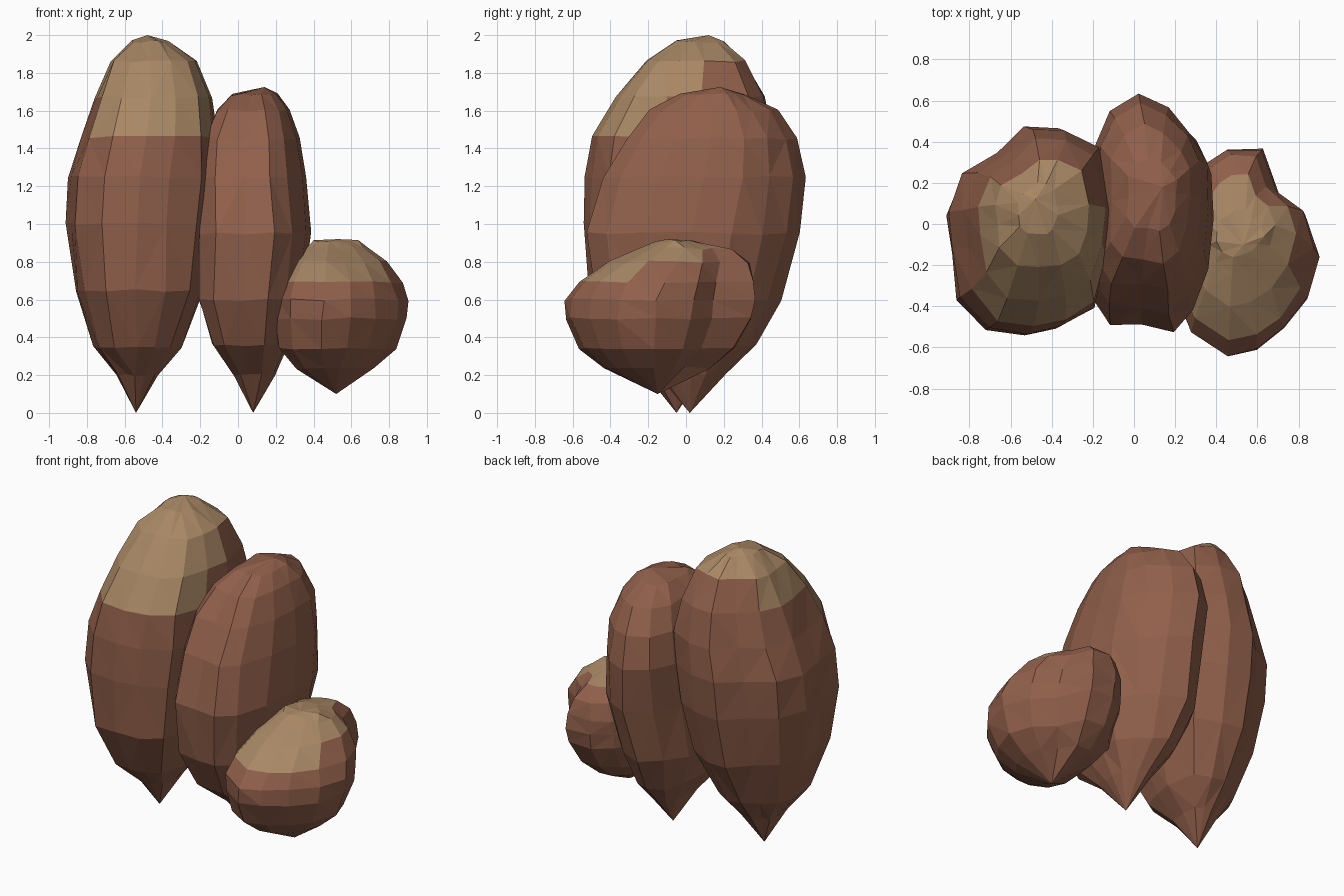
import bpy, bmesh, random
from mathutils import Vector

random.seed(4)
cube = bpy.data.objects.get("Cube")
if cube:
    bpy.data.objects.remove(cube, do_unlink=True)


def make_material(name, colour):
    mat = bpy.data.materials.new(name)
    mat.use_nodes = True
    mat.diffuse_color = colour
    mat.node_tree.nodes["Principled BSDF"].inputs["Base Color"].default_value = colour
    mat.roughness = 1
    return mat


brown = make_material("reddish brown", (0.28, 0.115, 0.069, 1))
tan = make_material("pale tan", (0.395, 0.245, 0.13, 1))


def make_boulder(name, outline, rings, bottom, top, cap=None, jitter=0.008):
    """Loft a plan outline (in a unit square) through rings given as z, x range, y range."""
    bm = bmesh.new()
    loops = []
    for z, x0, x1, y0, y1 in rings:
        loop = []
        for u, v in outline:
            wobble = Vector([random.uniform(-jitter, jitter) for axis in range(3)])
            point = Vector(((x0 + x1 + u * (x1 - x0)) / 2, (y0 + y1 + v * (y1 - y0)) / 2, z))
            loop.append(bm.verts.new(point + wobble))
        loops.append(loop)
    low, high = bm.verts.new(bottom), bm.verts.new(top)
    count = len(outline)
    for i in range(count):
        j = (i + 1) % count
        bm.faces.new((low, loops[0][i], loops[0][j]))
        bm.faces.new((high, loops[-1][j], loops[-1][i]))
        for a, b in zip(loops, loops[1:]):
            bm.faces.new((a[i], a[j], b[j], b[i]))
    bmesh.ops.recalc_face_normals(bm, faces=bm.faces)

    # Pale cap: faces above a plane that rises towards the back
    if cap:
        slope, height = cap
        for face in bm.faces:
            centre = face.calc_center_median()
            face.material_index = int(centre.z - slope * centre.y > height)

    # Faceted triangles
    bmesh.ops.triangulate(bm, faces=bm.faces, quad_method='SHORT_EDGE')
    mesh = bpy.data.meshes.new(name)
    bm.to_mesh(mesh)
    bm.free()
    mesh.materials.append(brown)
    mesh.materials.append(tan)
    obj = bpy.data.objects.new(name, mesh)
    bpy.context.collection.objects.link(obj)
    return obj


# Tall boulder with pale cap
make_boulder(
    "tall_boulder",
    [(1, .15), (.93, -.3), (.78, -.77), (.38, -.95), (-.05, -1), (-.52, -.96), (-.88, -.64),
     (-.95, -.2), (-1, .18), (-.82, .55), (-.42, .75), (-.07, 1), (.37, .98), (.82, .8)],
    [(.2, -.65, -.42, -.2, .08),
     (.35, -.76, -.3, -.36, .2),
     (.65, -.86, -.18, -.51, .36),
     (1, -.91, -.13, -.54, .44),
     (1.25, -.9, -.11, -.53, .47),
     (1.46, -.83, -.11, -.49, .46),
     (1.67, -.76, -.14, -.37, .41),
     (1.86, -.68, -.22, -.21, .31),
     (1.965, -.56, -.37, -.05, .2)],
    bottom=(-.54, -.05, 0), top=(-.48, .12, 2), cap=(.5, 1.67))

# Middle boulder, narrow and deep, leaning back
make_boulder(
    "middle_boulder",
    [(1, 0), (.92, -.43), (.67, -.8), (.33, -.98), (-.17, -.92), (-.73, -.9), (-1, -.67),
     (-1, -.1), (-.97, .52), (-.68, .84), (-.2, 1), (.32, .87), (.7, .65), (.97, .38)],
    [(.2, -.02, .19, -.15, .21),
     (.36, -.13, .27, -.36, .37),
     (.6, -.21, .34, -.49, .5),
     (.95, -.2, .39, -.54, .6),
     (1.25, -.2, .36, -.45, .64),
     (1.45, -.17, .33, -.33, .59),
     (1.6, -.11, .28, -.2, .48),
     (1.685, -.03, .21, -.03, .32)],
    bottom=(.08, .02, 0), top=(.14, .18, 1.725))

# Small round boulder with a narrow rear lobe and pale cap
make_boulder(
    "small_boulder",
    [(1, -.03), (.83, -.43), (.52, -.74), (.15, -.94), (-.27, -1), (-.76, -.77), (-.99, -.38),
     (-1, .05), (-.87, .55), (-.6, .85), (-.27, 1), (.21, 1), (.44, .58), (.83, .35)],
    [(.24, .3, .72, -.44, .12),
     (.34, .22, .83, -.56, .25),
     (.5, .19, .9, -.64, .34),
     (.6, .2, .9, -.64, .36),
     (.69, .22, .87, -.57, .36),
     (.8, .28, .79, -.4, .33),
     (.87, .35, .69, -.24, .24),
     (.91, .4, .63, -.16, .06)],
    bottom=(.52, -.15, .1), top=(.53, -.1, .92), cap=(.25, .805))
